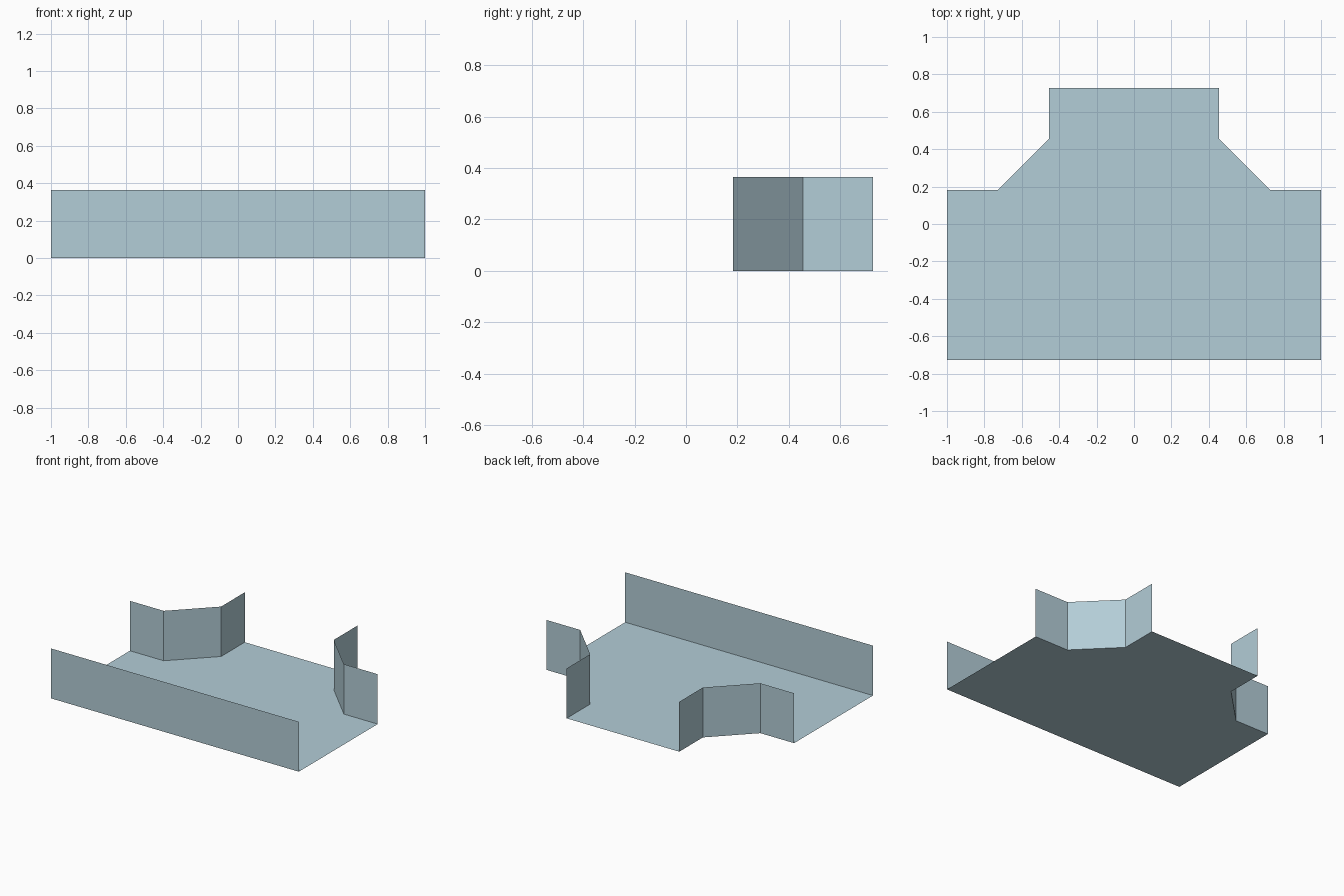
import bpy

# Remove the default cube
if "Cube" in bpy.data.objects:
    bpy.data.objects.remove(bpy.data.objects["Cube"], do_unlink=True)

HEIGHT = 0.364
FRONT, SHOULDER, NECK, BACK = -0.727, 0.182, 0.4545, 0.727

steel = bpy.data.materials.new("pale blue steel")
steel.use_nodes = True
colour = (0.45, 0.61, 0.68, 1)
steel.diffuse_color = colour
steel.node_tree.nodes["Principled BSDF"].inputs["Base Color"].default_value = colour


def add_sheet(name, verts, faces):
    mesh = bpy.data.meshes.new(name)
    mesh.from_pydata(verts, [], faces)
    mesh.materials.append(steel)
    obj = bpy.data.objects.new(name, mesh)
    bpy.context.collection.objects.link(obj)
    return obj


def add_wall(name, path):
    """Upright sheet rising from a plan path."""
    n = len(path)
    verts = [(x, y, z) for z in (0, HEIGHT) for x, y in path]
    faces = [(i, i + 1, n + i + 1, n + i) for i in range(n - 1)]
    return add_sheet(name, verts, faces)


# Bent side wall on the left, from the open end to the branch opening
left_path = [(1, SHOULDER), (0.727, SHOULDER), (0.4545, NECK), (0.4545, BACK)]
right_path = [(-x, y) for x, y in reversed(left_path)]
front_path = [(-1, FRONT), (1, FRONT)]

# Tray floor follows all three walls
outline = front_path + left_path + right_path
add_sheet("tray_floor", [(x, y, 0) for x, y in outline], [range(len(outline))])

# Upright walls
add_wall("front_wall", front_path)
add_wall("left_branch_wall", left_path)
add_wall("right_branch_wall", right_path)
